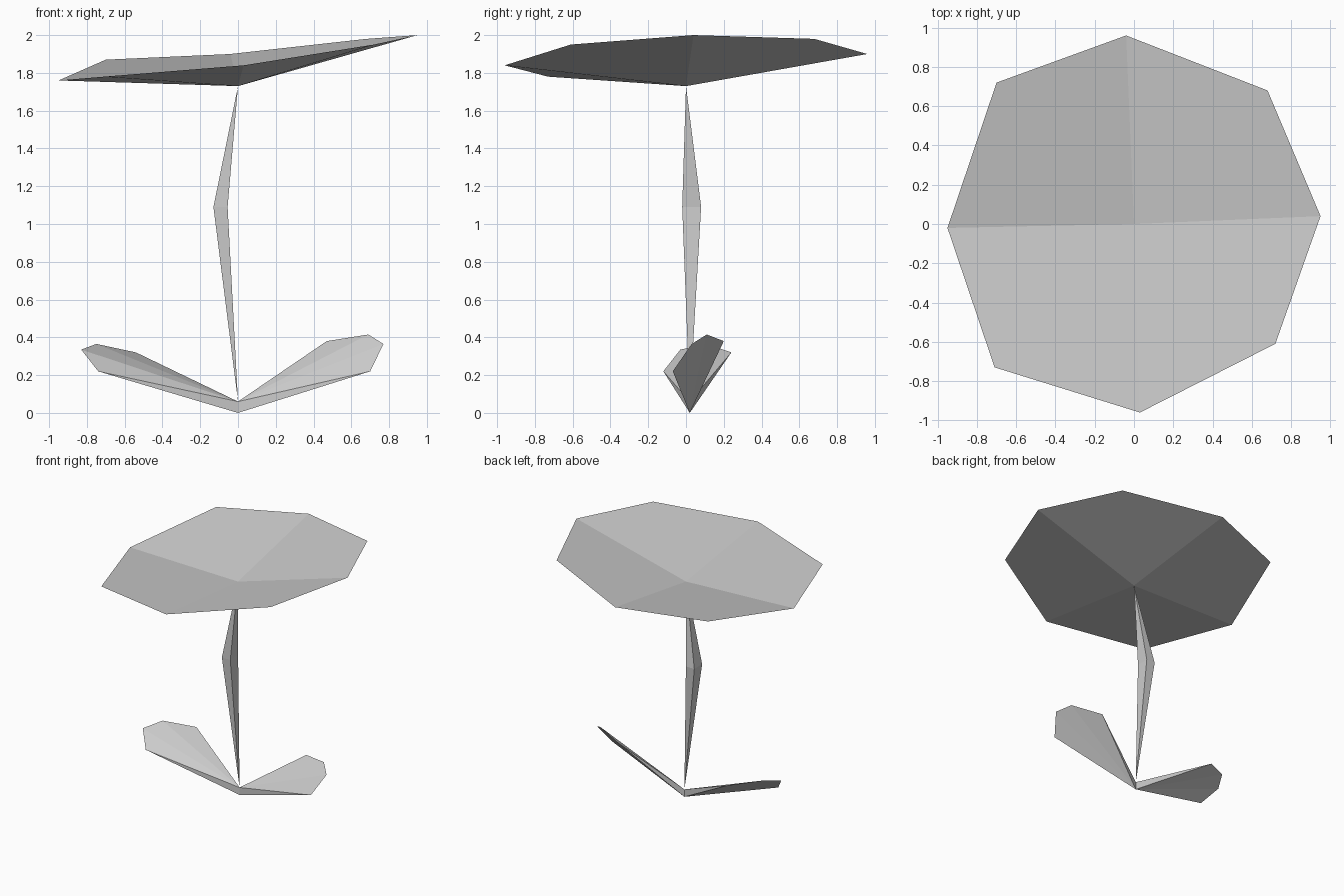
import bpy
import bmesh

cube = bpy.data.objects.get("Cube")
if cube:
    bpy.data.objects.remove(cube, do_unlink=True)

grey = bpy.data.materials.new("light_grey")
grey.use_nodes = True
grey.diffuse_color = (0.6, 0.6, 0.6, 1)
grey.node_tree.nodes["Principled BSDF"].inputs["Base Color"].default_value = (0.6, 0.6, 0.6, 1)


def build(name, points, faces, closed=True):
    """Flat shaded mesh part; closed parts get outward normals."""
    bm = bmesh.new()
    verts = [bm.verts.new(p) for p in points]
    for face in faces:
        bm.faces.new([verts[i] for i in face])
    if closed:
        bmesh.ops.recalc_face_normals(bm, faces=bm.faces[:])
    mesh = bpy.data.meshes.new(name)
    bm.to_mesh(mesh)
    bm.free()
    mesh.materials.append(grey)
    obj = bpy.data.objects.new(name, mesh)
    bpy.context.collection.objects.link(obj)
    return obj


BASE_TOP = (0, 0.02, 0.06)
BASE_LOW = (0, 0.02, 0.0)
HUB = (0, 0, 1.73)

# Shallow tilted bowl: four panels, each from the hub to three rim points
rim = [(0.95, 0.04, 2.0), (0.68, 0.68, 1.98), (-0.04, 0.96, 1.90), (-0.70, 0.72, 1.87),
       (-0.95, -0.02, 1.76), (-0.71, -0.73, 1.78), (0.03, -0.96, 1.84), (0.72, -0.61, 1.95)]
panels = [(0, 1 + i, 2 + i, 1 + (i + 2) % 8) for i in range(0, 8, 2)]
build("canopy", [HUB] + rim, panels, closed=False)

# Bent four-sided stem tapering to a point at both ends
ring = [(-0.13, -0.02, 1.09), (-0.055, -0.02, 1.09), (-0.055, 0.08, 1.09), (-0.13, 0.08, 1.09)]
sides = [(end, 2 + i, 2 + (i + 1) % 4) for end in (0, 1) for i in range(4)]
build("stem", [BASE_TOP, HUB] + ring, sides)


# Wedge leaves: upper and lower fans share one outer edge
def leaf(name, edge):
    last = len(edge) + 1
    faces = [(base, i, i + 1) for base in (0, 1) for i in range(2, last)]
    faces += [(0, 1, 2), (0, 1, last)]
    build(name, [BASE_TOP, BASE_LOW] + edge, faces)


leaf("left_leaf", [(0.70, -0.07, 0.22), (0.77, 0.03, 0.365), (0.69, 0.11, 0.415), (0.47, 0.20, 0.38)])
leaf("right_leaf", [(-0.74, -0.12, 0.22), (-0.83, -0.03, 0.335), (-0.75, 0.11, 0.365), (-0.54, 0.24, 0.32)])
